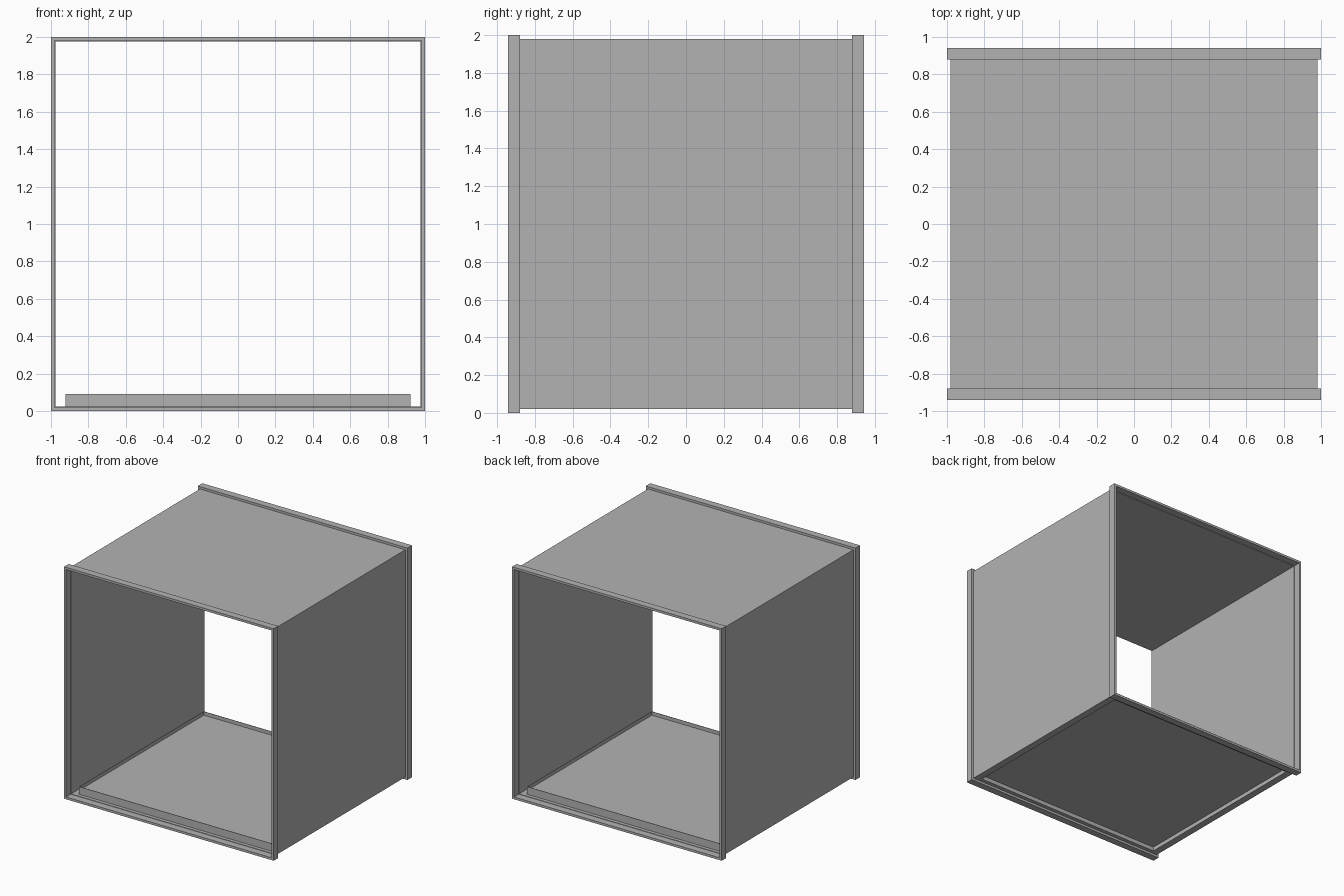
import bpy

# Remove the default object
cube = bpy.data.objects.get("Cube")
if cube:
    bpy.data.objects.remove(cube, do_unlink=True)

# Single sheet metal colour
GREY = (0.45, 0.45, 0.45, 1.0)
metal = bpy.data.materials.new("grey_metal")
metal.use_nodes = True
metal.diffuse_color = GREY
metal.node_tree.nodes["Principled BSDF"].inputs["Base Color"].default_value = GREY


def finish(name, verts, faces):
    mesh = bpy.data.meshes.new(name)
    mesh.from_pydata(verts, [], faces)
    mesh.materials.append(metal)
    obj = bpy.data.objects.new(name, mesh)
    bpy.context.collection.objects.link(obj)
    return obj


def box(name, lo, hi):
    verts = [(x, y, z) for x in (lo[0], hi[0]) for y in (lo[1], hi[1]) for z in (lo[2], hi[2])]
    faces = [(0, 1, 3, 2), (4, 6, 7, 5), (0, 4, 5, 1), (2, 3, 7, 6), (0, 2, 6, 4), (1, 5, 7, 3)]
    return finish(name, verts, faces)


def ring(name, outer, inner, low, high, place):
    """Rectangular frame: half sizes outer and inner, extruded from low to high."""
    signs = [(-1, -1), (1, -1), (1, 1), (-1, 1)]
    verts = [place(sx * size[0], sy * size[1], h)
             for size, h in ((outer, low), (inner, low), (inner, high), (outer, high))
             for sx, sy in signs]
    faces = []
    for loop in range(4):
        a, b = 4 * loop, 4 * ((loop + 1) % 4)
        for i in range(4):
            j = (i + 1) % 4
            faces.append((a + i, a + j, b + j, b + i))
    return finish(name, verts, faces)


def upright(a, b, h):
    return (a, h, b + 1)


def flat(a, b, h):
    return (a, -b, h)


WALL, SHEET = 0.98, 0.004
END, FACE = 0.88, 0.942
PAN_X, PAN_Y = 0.922, 0.85
PAN_LOW, PAN_HIGH, PAN_FLOOR = 0.02, 0.09, 0.055
INSIDE = WALL - SHEET

# Square flanges around both open ends
ring("front_flange", (1, 1), (WALL, WALL), -FACE, -END, upright)
ring("back_flange", (1, 1), (WALL, WALL), END, FACE, upright)

# Side and top sheets
for name, side in (("left_wall", 1), ("right_wall", -1)):
    x0, x1 = sorted((side * INSIDE, side * WALL))
    box(name, (x0, -END, 1 - WALL), (x1, END, 1 + WALL))
box("top_wall", (-INSIDE, -END, 1 + INSIDE), (INSIDE, END, 1 + WALL))

# Floor border with a raised rim and a plate set halfway up it
ring("floor_border", (INSIDE, END), (PAN_X - SHEET, PAN_Y - SHEET),
     PAN_LOW, PAN_LOW + SHEET, flat)
ring("floor_rim", (PAN_X, PAN_Y), (PAN_X - SHEET, PAN_Y - SHEET),
     PAN_LOW + SHEET, PAN_HIGH, flat)
box("floor_plate", (SHEET - PAN_X, SHEET - PAN_Y, PAN_FLOOR),
    (PAN_X - SHEET, PAN_Y - SHEET, PAN_FLOOR + SHEET))

# Make every surface face outward
import bmesh
for obj in bpy.context.collection.objects:
    if obj.type == 'MESH' and metal.name in obj.data.materials:
        bm = bmesh.new()
        bm.from_mesh(obj.data)
        bmesh.ops.recalc_face_normals(bm, faces=bm.faces)
        bm.to_mesh(obj.data)
        bm.free()
